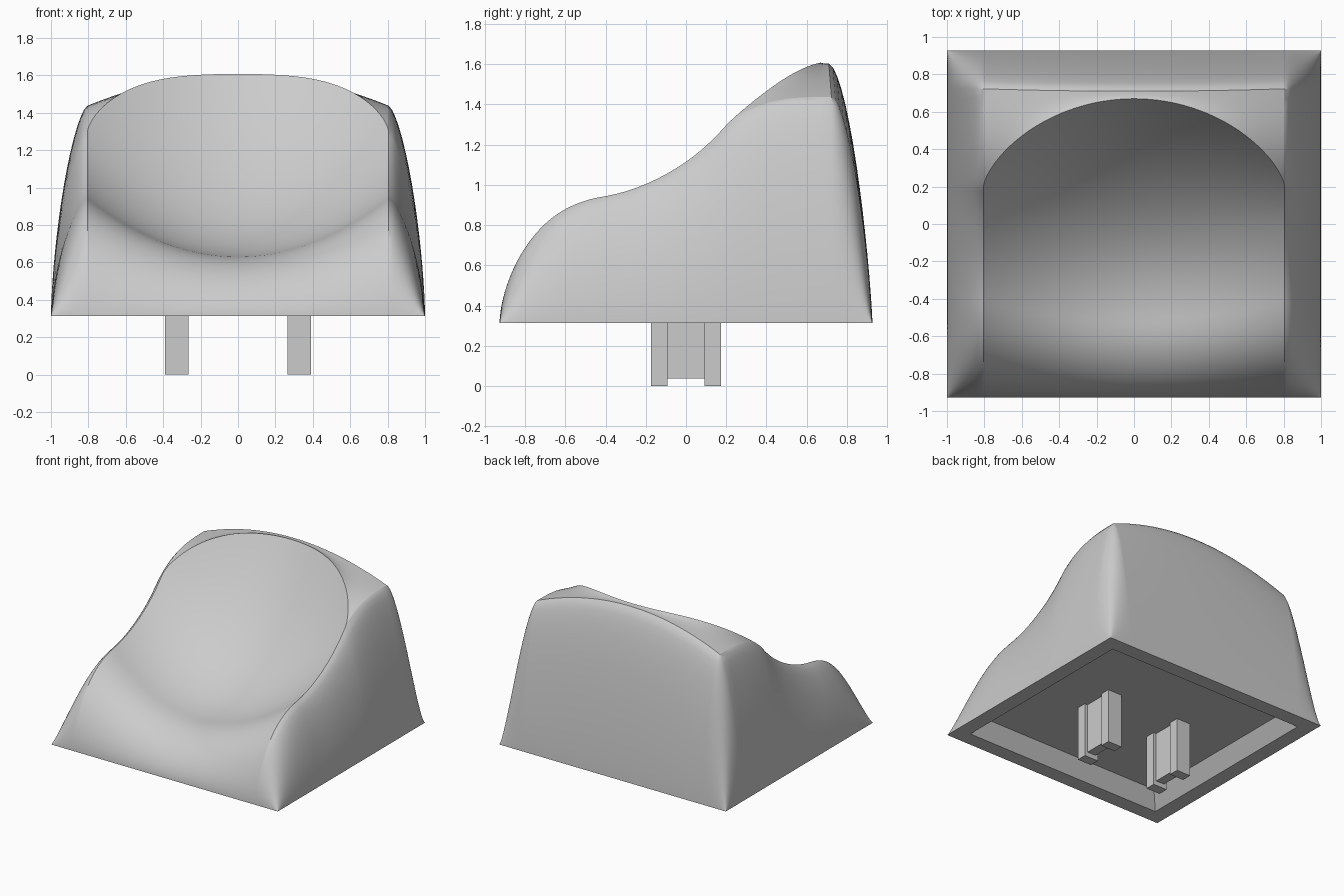
import bpy, bmesh
from math import sin, pi

old = bpy.data.objects.get("Cube")
if old:
    bpy.data.objects.remove(old, do_unlink=True)

mat = bpy.data.materials.new("light grey plastic")
mat.use_nodes = True
GREY = (0.6, 0.6, 0.6, 1)
mat.diffuse_color = GREY
mat.node_tree.nodes["Principled BSDF"].inputs["Base Color"].default_value = GREY

BASE, HALF_Y, TOP_X, FRONT = 0.314, 0.927, 0.805, -0.42


def finish(bm, name, smooth=False):
    bmesh.ops.recalc_face_normals(bm, faces=bm.faces)
    mesh = bpy.data.meshes.new(name)
    bm.to_mesh(mesh)
    bm.free()
    mesh.materials.append(mat)
    obj = bpy.data.objects.new(name, mesh)
    bpy.context.collection.objects.link(obj)
    if smooth:
        bpy.ops.object.select_all(action="DESELECT")
        obj.select_set(True)
        bpy.context.view_layer.objects.active = obj
        bpy.ops.object.shade_smooth_by_angle(angle=pi / 7)
    return obj


def clamp(v, low, high):
    return max(low, min(high, v))


def falloff(t, power, bulge):
    """Rounded wall: 1 at the top edge, 0 at the base."""
    return max(0.0, 1 - clamp(t, 0, 1) ** power) ** bulge


def rim_y(x):
    return 0.2 + 0.47 * max(0.0, 1 - (x / TOP_X) ** 2) ** 0.68


def back_y(x):
    return 0.71 + 0.02 * x * x


def dish(x, y):
    """Scooped finger surface, steeper and deeper toward the back."""
    middle = 0.63 + 0.978 * (max(0, y + 0.6) / 1.27) ** 2.2
    depth = 0.297 + 0.4 * max(0, y) ** 2
    return middle + depth * (x / TOP_X) ** 2


def height(x, y):
    xc = clamp(x, -TOP_X, TOP_X)
    r, b = rim_y(xc), back_y(xc)
    if y <= r:
        top = dish(xc, y)
    else:  # crown behind the dish rim
        u = min(1, (y - r) / (b - r))
        rim = dish(xc, r)
        top = rim + (1.603 - 0.255 * xc * xc - rim) * (1 - (1 - u) ** 3)
    # The front wall starts further forward in the middle
    start = FRONT - 0.1 * (1 - (xc / TOP_X) ** 2)
    k = falloff((start - y) / (HALF_Y + start), 2, 0.6)
    k *= falloff((abs(x) - TOP_X) / (1 - TOP_X), 1.5, 0.65)
    k *= falloff((y - b) / (HALF_Y - b), 1.7, 0.8)
    return BASE + (top - BASE) * k


def sine_steps(n):
    """Steps from 0 to 1, denser toward 1."""
    return [sin(pi / 2 * i / n) for i in range(n + 1)]


def row_positions(x):
    xc = clamp(x, -TOP_X, TOP_X)
    r, b = rim_y(xc), back_y(xc)
    ys = [FRONT - (HALF_Y + FRONT) * t for t in reversed(sine_steps(24))]
    ys += [FRONT + (r - FRONT) * i / 32 for i in range(1, 33)]
    ys += [r + (b - r) * i / 10 for i in range(1, 11)]
    ys += [b + (HALF_Y - b) * t for t in sine_steps(16)[1:]]
    return ys


# Sculpted shell: grid lines follow the dish rim and the wall tops
wing = [TOP_X + (1 - TOP_X) * t for t in sine_steps(16)]
half = [TOP_X * t for t in sine_steps(28)] + wing[1:]
columns = [-x for x in reversed(half[1:])] + half
bm = bmesh.new()
grid = [[bm.verts.new((x, y, height(x, y))) for y in row_positions(x)] for x in columns]
for a, b in zip(grid, grid[1:]):
    for j in range(len(a) - 1):
        bm.faces.new((a[j], b[j], b[j + 1], a[j + 1]))
finish(bm, "sculpted_shell", smooth=True)

# Underside: flat border, sloped recess walls and recess floor
FLOOR = 0.435
bm = bmesh.new()
rings = []
for inset, z in ((0, BASE), (0.12, BASE), (0.2, FLOOR)):
    w, d = 1 - inset, HALF_Y - inset
    rings.append([bm.verts.new((sx * w, sy * d, z))
                  for sx, sy in ((-1, -1), (1, -1), (1, 1), (-1, 1))])
for a, b in zip(rings, rings[1:]):
    for i in range(4):
        j = (i + 1) % 4
        bm.faces.new((a[j], a[i], b[i], b[j]))
bm.faces.new(rings[-1][::-1])
under = finish(bm, "underside")
if under.data.polygons[-1].normal.z > 0:
    under.data.flip_normals()


def add_box(bm, x, y, bottom, sx, sy):
    """Box hanging from the recess floor."""
    verts = bmesh.ops.create_cube(bm)["verts"]
    bmesh.ops.scale(bm, vec=(sx, sy, FLOOR - bottom), verts=verts)
    bmesh.ops.translate(bm, vec=(x, y, (FLOOR + bottom) / 2), verts=verts)


# Two mounting prongs with an H-shaped section
for side, label in ((-1, "right"), (1, "left")):
    bm = bmesh.new()
    x = side * 0.327
    for y in (-0.133, 0.133):
        add_box(bm, x, y, 0, 0.124, 0.08)
    add_box(bm, x, 0, 0.037, 0.075, 0.186)
    finish(bm, label + "_prong")
